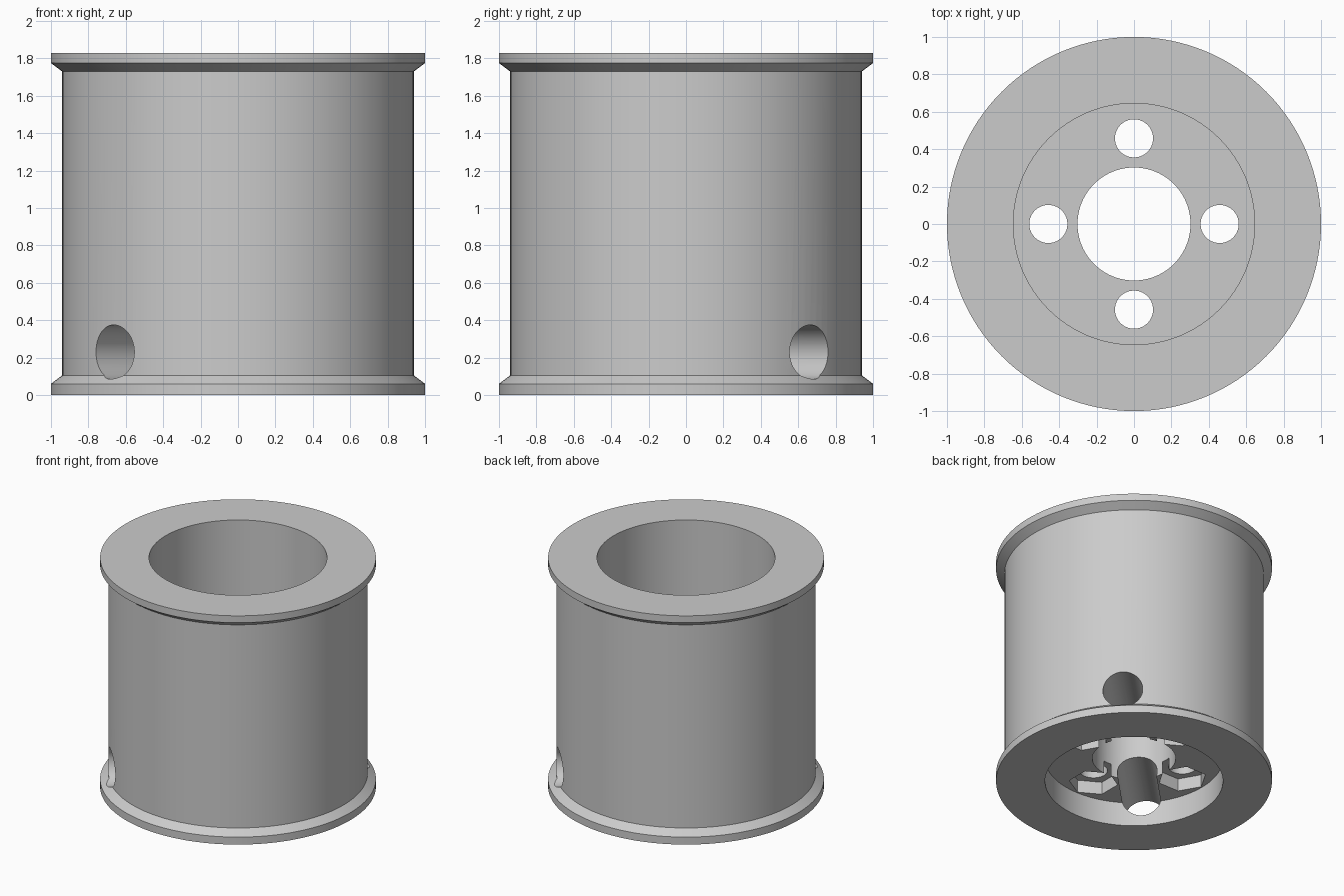
import bpy, bmesh, math
from mathutils import Matrix, Vector

if "Cube" in bpy.data.objects:
    bpy.data.objects.remove(bpy.data.objects["Cube"])

SEG = 128
WEB_LOW, WEB_TOP = 0.19, 0.65

mat = bpy.data.materials.new("light grey")
mat.diffuse_color = (0.6, 0.6, 0.6, 1)
mat.use_nodes = True
mat.node_tree.nodes["Principled BSDF"].inputs["Base Color"].default_value = mat.diffuse_color


def add_object(name, bm):
    bmesh.ops.recalc_face_normals(bm, faces=bm.faces)
    mesh = bpy.data.meshes.new(name)
    bm.to_mesh(mesh)
    bm.free()
    mesh.materials.append(mat)
    obj = bpy.data.objects.new(name, mesh)
    bpy.context.collection.objects.link(obj)
    return obj


def revolve(name, profile):
    """Closed (radius, height) profile turned about z."""
    bm = bmesh.new()
    rings = []
    for r, z in profile:
        rings.append([bm.verts.new((r * math.cos(2 * math.pi * i / SEG),
                                    r * math.sin(2 * math.pi * i / SEG), z))
                      for i in range(SEG)])
    for k in range(len(rings)):
        a, b = rings[k], rings[(k + 1) % len(rings)]
        for i in range(SEG):
            j = (i + 1) % SEG
            bm.faces.new((a[i], a[j], b[j], b[i]))
    return add_object(name, bm)


def cutter(name, radius, length, sides, matrix):
    bm = bmesh.new()
    bmesh.ops.create_cone(bm, cap_ends=True, segments=sides, radius1=radius,
                          radius2=radius, depth=length, matrix=matrix)
    obj = add_object(name, bm)
    obj.hide_render = True
    return obj


# Spool body: flanged drum, bores at both ends, web with centre hole
spool = revolve("spool_body", [
    (0.645, 0), (1, 0), (1, 0.06), (0.94, 0.105), (0.94, 1.73), (1, 1.775),
    (1, 1.83), (0.645, 1.83), (0.645, WEB_TOP), (0.302, WEB_TOP),
    (0.302, WEB_LOW), (0.645, WEB_LOW)])

cutters = []
# Cross hole drilled diagonally through the drum and the web underside
cross = (Matrix.Translation((0, 0, 0.23)) @ Matrix.Rotation(math.pi / 4, 4, 'Z')
         @ Matrix.Rotation(math.pi / 2, 4, 'Y'))
cutters.append(cutter("cross_hole_cutter", 0.145, 2.4, 48, cross))

# Four bolt holes with hexagonal nut pockets underneath
for k in range(4):
    turn = Matrix.Rotation(k * math.pi / 2, 4, 'Z')
    at = turn @ Matrix.Translation((0.458, 0, 0.45))
    cutters.append(cutter("bolt_hole_cutter", 0.102, 1.0, 40, at))
    # a hexagon corner points along the spoke
    at = (turn @ Matrix.Translation((0.458, 0, WEB_LOW))
          @ Matrix.Rotation(math.pi / 2, 4, 'Z'))
    bm = bmesh.new()
    pts = [(0.178 * math.cos(i * math.pi / 3), 0.178 * math.sin(i * math.pi / 3))
           for i in range(6)]
    hexagon = turn @ Matrix.Translation((0.458, 0, 0))
    low = [bm.verts.new(hexagon @ Vector((x, y, WEB_LOW - 0.1))) for x, y in pts]
    high = [bm.verts.new(hexagon @ Vector((x, y, WEB_LOW + 0.1))) for x, y in pts]
    bm.faces.new(low)
    bm.faces.new(high)
    for i in range(6):
        j = (i + 1) % 6
        bm.faces.new((low[i], low[j], high[j], high[i]))
    pocket = add_object("nut_pocket_cutter", bm)
    pocket.hide_render = True
    cutters.append(pocket)

bpy.context.view_layer.objects.active = spool
spool.select_set(True)
for c in cutters:
    mod = spool.modifiers.new("cut", 'BOOLEAN')
    mod.operation = 'DIFFERENCE'
    mod.solver = 'EXACT'
    mod.object = c
    bpy.ops.object.modifier_apply(modifier=mod.name)
for c in cutters:
    bpy.data.objects.remove(c, do_unlink=True)

bpy.ops.object.shade_smooth_by_angle(angle=math.radians(25))
